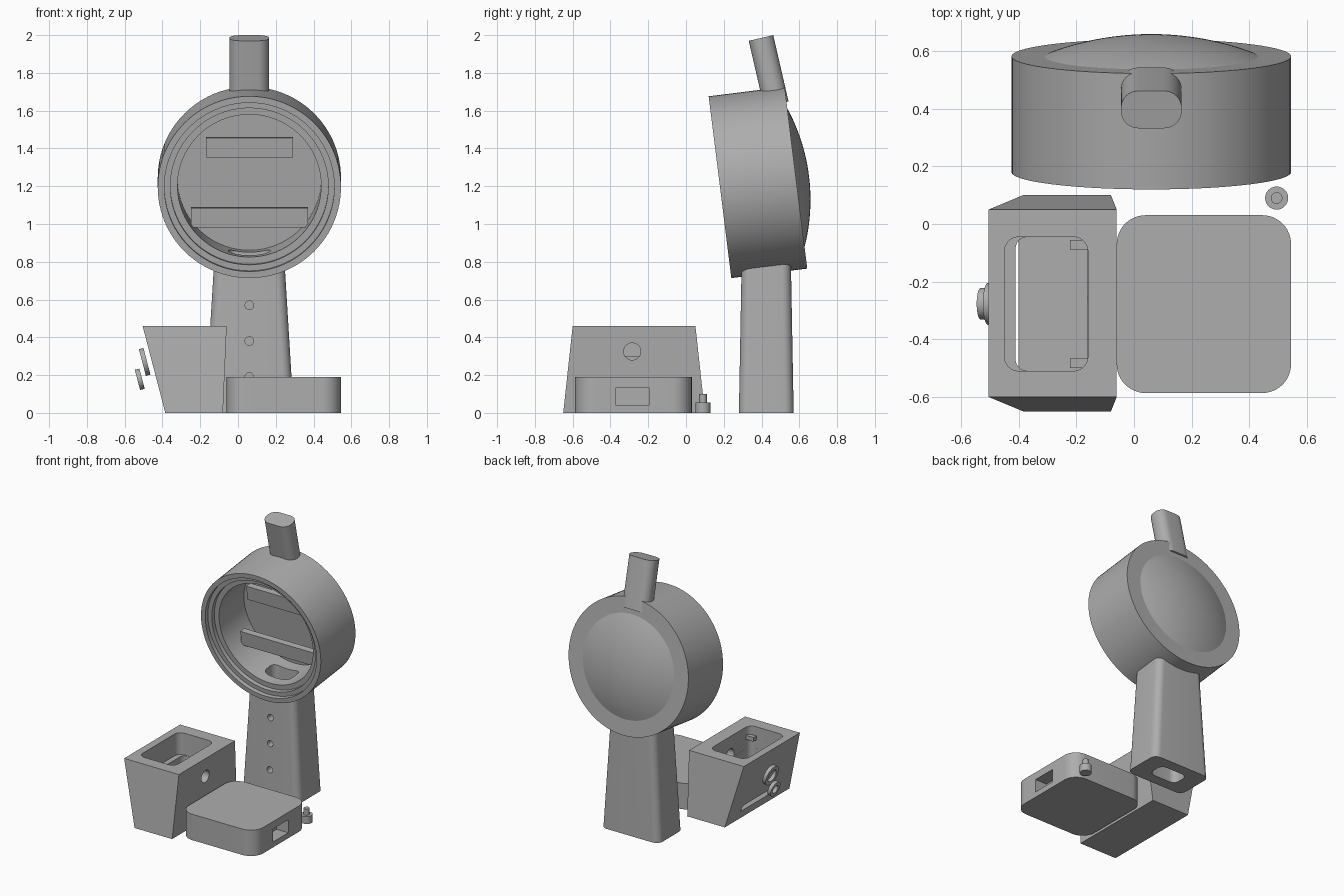
import bpy, bmesh
from math import sin, cos, pi, radians
from mathutils import Matrix, Vector

if "Cube" in bpy.data.objects:
    bpy.data.objects.remove(bpy.data.objects["Cube"])

grey = bpy.data.materials.new("plain grey")
grey.use_nodes = True
grey.diffuse_color = (0.42, 0.42, 0.42, 1)
grey.node_tree.nodes["Principled BSDF"].inputs["Base Color"].default_value = (0.42, 0.42, 0.42, 1)


def place(x, y, z, angle=0, axis="X"):
    return Matrix.Translation((x, y, z)) @ Matrix.Rotation(radians(angle), 4, axis)


def circle(r, z, n=96):
    return [(r * cos(2 * pi * i / n), r * sin(2 * pi * i / n), z) for i in range(n)]


def rect(x0, x1, y0, y1, z):
    return [(x0, y0, z), (x1, y0, z), (x1, y1, z), (x0, y1, z)]


def rounded(w, d, r, z, n=8):
    """Rounded rectangle centred on the local origin."""
    pts = []
    for k, (sx, sy) in enumerate([(1, 1), (-1, 1), (-1, -1), (1, -1)]):
        for i in range(n + 1):
            a = (k + i / n) * pi / 2
            pts.append((sx * (w / 2 - r) + r * cos(a), sy * (d / 2 - r) + r * sin(a), z))
    return pts


def loft(name, loops, matrix=Matrix(), closed=False):
    """Skin a list of equal-length loops, capped unless closed on itself."""
    bm = bmesh.new()
    rows = [[bm.verts.new(p) for p in loop] for loop in loops]
    n = len(rows[0])
    pairs = list(zip(rows, rows[1:]))
    if closed:
        pairs.append((rows[-1], rows[0]))
    else:
        bm.faces.new(rows[0])
        bm.faces.new(rows[-1])
    for a, b in pairs:
        for i in range(n):
            j = (i + 1) % n
            bm.faces.new((a[i], a[j], b[j], b[i]))
    bm.transform(matrix)
    bmesh.ops.recalc_face_normals(bm, faces=bm.faces)
    mesh = bpy.data.meshes.new(name)
    bm.to_mesh(mesh)
    bm.free()
    mesh.materials.append(grey)
    ob = bpy.data.objects.new(name, mesh)
    bpy.context.collection.objects.link(ob)
    return ob


def activate(ob):
    bpy.ops.object.select_all(action="DESELECT")
    ob.select_set(True)
    bpy.context.view_layer.objects.active = ob


def cut(ob, cutter):
    mod = ob.modifiers.new("cut", "BOOLEAN")
    mod.operation, mod.solver, mod.object = "DIFFERENCE", "EXACT", cutter
    activate(ob)
    bpy.ops.object.modifier_apply(modifier=mod.name)
    bpy.data.objects.remove(cutter)


def smooth(ob):
    activate(ob)
    bpy.ops.object.shade_smooth_by_angle(angle=radians(30))


# Tilted drum housing: local z runs from the open front to the back
drum_at = place(0.06, 0.18, 1.195, -82.9)
profile = [(0.38, 0.35), (0.38, 0.06), (0.418, 0.06), (0.418, 0.03),
           (0.45, 0.03), (0.45, 0), (0.485, 0), (0.485, 0.405)]
drum = loft("drum_housing", [circle(r, z) for r, z in profile], drum_at)


def cable_channel():
    return loft("channel_cutter", [rounded(0.22, 0.13, 0.045, z) for z in (-0.05, 0.95)],
                place(0.06, 0.425, 0))


cut(drum, cable_channel())
smooth(drum)

# Shallow dome on the drum back
dome_r, dome_h = 0.37, 0.07
ball = (dome_r ** 2 + dome_h ** 2) / (2 * dome_h)
steps = 12
loops = [circle(dome_r, 0.38)]
for i in range(steps):
    r = dome_r * (1 - i / steps)
    loops.append(circle(r, 0.405 + dome_h - ball + (ball ** 2 - r ** 2) ** 0.5))
smooth(loft("back_dome", loops, drum_at))

# Two retaining bars inside the drum
for name, half, y in (("upper_bar", 0.23, -0.187), ("lower_bar", 0.31, 0.187)):
    loft(name, [rect(-half, half, y - 0.052, y + 0.052, z) for z in (0.19, 0.235)], drum_at)

# Handle stub on top
smooth(loft("top_stub", [rounded(0.21, 0.133, 0.06, z) for z in (0, 0.36)],
            place(0.06, 0.478, 1.634, 13)))

# Tapered hollow neck with three front holes
neck = loft("neck", [rounded(0.47, 0.29, 0.05, 0), rounded(0.37, 0.26, 0.05, 0.82)],
            place(0.06, 0.425, 0))
cut(neck, cable_channel())
for z in (0.19, 0.38, 0.57):
    cut(neck, loft("hole_cutter", [circle(0.023, d, 24) for d in (0, 0.2)],
                   place(0.06, 0.2, z, -90)))
smooth(neck)

# Wedge-shaped control box with a stepped pocket
box = loft("control_box", [rect(-0.385, -0.08, -0.65, 0.10, 0),
                           rect(-0.505, -0.06, -0.60, 0.05, 0.46)])
cut(box, loft("pocket_cutter", [rounded(0.29, 0.465, 0.05, z) for z in (0.3, 0.5)],
              place(-0.305, -0.2775, 0)))
cut(box, loft("well_cutter", [rounded(0.25, 0.464, 0.04, z) for z in (0.06, 0.4)],
              place(-0.286, -0.2775, 0)))
cut(box, loft("side_hole_cutter", [circle(0.045, d, 40) for d in (0, 0.25)],
              place(-0.25, -0.285, 0.325, 90, "Y")))
smooth(box)
for name, y in (("rear_tab", -0.0725), ("front_tab", -0.4825)):
    loft(name, [rect(-0.222, -0.15, y - 0.0165, y + 0.0165, z) for z in (0.37, 0.4)])

# Two rings beside the sloped wall
for name, x, z, outer, inner in (("large_ring", -0.482, 0.273, 0.073, 0.045),
                                 ("small_ring", -0.508, 0.181, 0.055, 0.03)):
    section = [(outer, 0), (outer, 0.025), (inner, 0.025), (inner, 0)]
    smooth(loft(name, [circle(r, h, 48) for r, h in section],
                place(x, -0.277, z, -104.6, "Y"), closed=True))

# Rounded base block with a side port
base = loft("base_block", [rounded(0.605, 0.617, 0.1, z, 12) for z in (0, 0.19)],
            place(0.2425, -0.278, 0))
cut(base, loft("port_cutter", [rect(0.45, 0.6, -0.37, -0.195, z) for z in (0.04, 0.135)]))
smooth(base)

# Small stepped pin
pin = [(0.04, 0), (0.04, 0.055), (0.02, 0.055), (0.02, 0.1)]
smooth(loft("pin", [circle(r, z, 32) for r, z in pin], place(0.495, 0.09, 0)))
